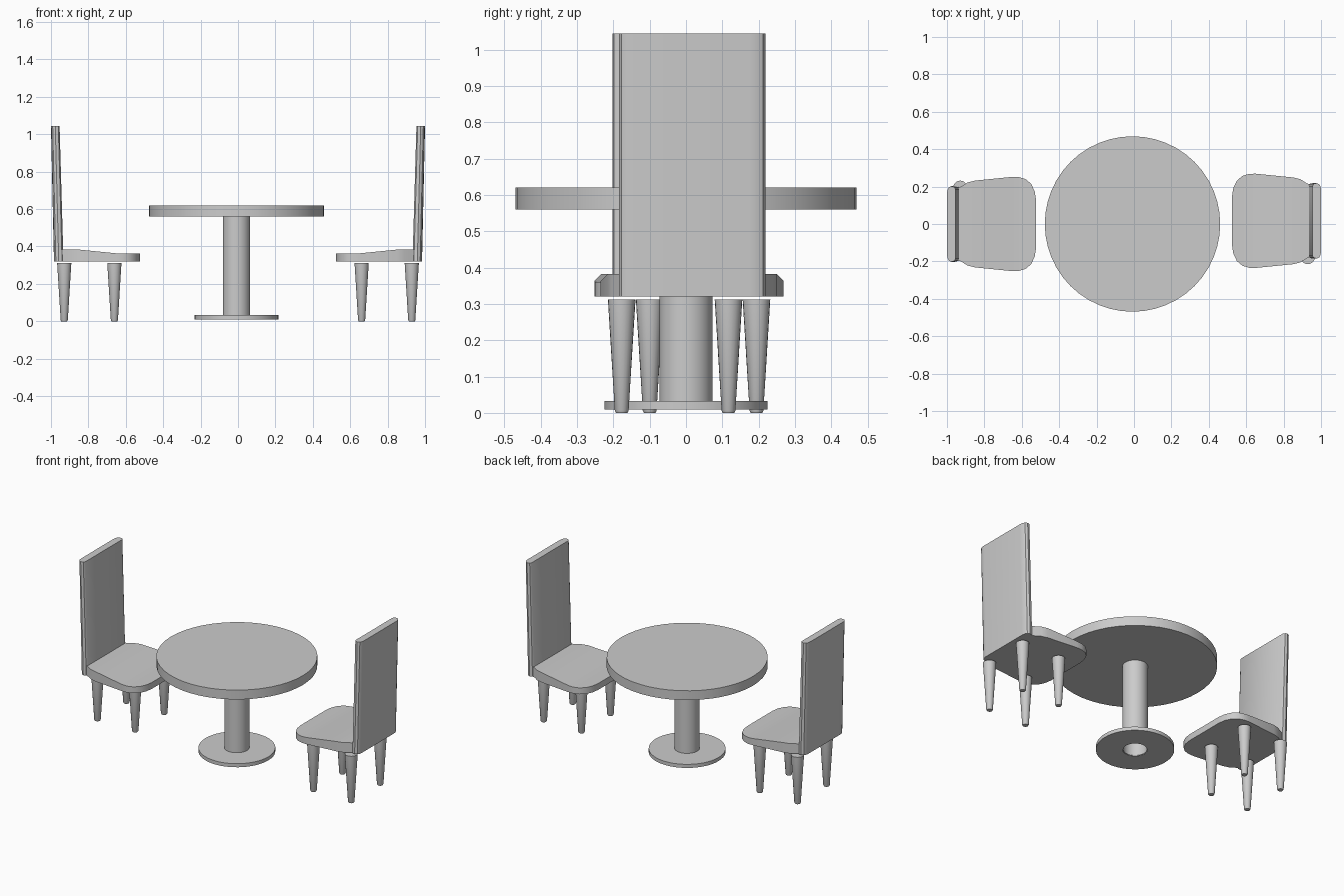
import bpy
import bmesh
from math import cos, sin, pi, radians

cube = bpy.data.objects.get("Cube")
if cube:
    bpy.data.objects.remove(cube, do_unlink=True)

grey = bpy.data.materials.new("plain_grey")
grey.use_nodes = True
grey.diffuse_color = (0.6, 0.6, 0.6, 1)
grey.node_tree.nodes["Principled BSDF"].inputs["Base Color"].default_value = (0.6, 0.6, 0.6, 1)


def finish(name, bm, angle=35):
    """Turn a bmesh into a smooth object with sharp edges."""
    bmesh.ops.recalc_face_normals(bm, faces=bm.faces)
    mesh = bpy.data.meshes.new(name)
    bm.to_mesh(mesh)
    bm.free()
    mesh.materials.append(grey)
    obj = bpy.data.objects.new(name, mesh)
    bpy.context.collection.objects.link(obj)
    bpy.ops.object.select_all(action="DESELECT")
    obj.select_set(True)
    bpy.context.view_layer.objects.active = obj
    bpy.ops.object.shade_smooth_by_angle(angle=radians(angle))
    return obj


def loft(name, rings, caps=True, closed=False):
    """Skin a list of point rings; cap the ends or join last to first."""
    bm = bmesh.new()
    loops = [[bm.verts.new(p) for p in ring] for ring in rings]
    pairs = list(zip(loops, loops[1:]))
    if closed:
        pairs.append((loops[-1], loops[0]))
    for a, b in pairs:
        n = len(a)
        for i in range(n):
            j = (i + 1) % n
            bm.faces.new((a[i], a[j], b[j], b[i]))
    if caps and not closed:
        bm.faces.new(loops[0])
        bm.faces.new(loops[-1])
    return finish(name, bm)


def circle(x, y, z, r, n):
    return [(x + r * cos(2 * pi * i / n), y + r * sin(2 * pi * i / n), z) for i in range(n)]


def turned(name, x, y, profile, n=48, closed=False):
    return loft(name, [circle(x, y, z, r, n) for r, z in profile], closed=closed)


# Table: disc top, hollow column, ring-shaped foot
TX = -0.008
turned("table_top", TX, 0, [(0.469, 0.56), (0.469, 0.62)])
turned("table_column", TX, 0,
       [(0.073, 0.012), (0.073, 0.56), (0.068, 0.56), (0.068, 0.012)], closed=True)
turned("table_foot", TX, 0,
       [(0.072, 0.01), (0.224, 0.01), (0.224, 0.033), (0.072, 0.033)], closed=True)

# Seat stations from front to back: distance from centre, half width
SEAT = [(0.524, 0.13), (0.531, 0.175), (0.55, 0.215), (0.58, 0.24), (0.615, 0.251),
        (0.65, 0.252), (0.75, 0.242), (0.85, 0.232), (0.89, 0.222), (0.925, 0.2), (0.955, 0.19)]
# Half cross-section of the backrest: share of thickness, half width
BACK = [(0, 0.187), (0.15, 0.198), (0.5, 0.202), (0.8, 0.195), (0.95, 0.182), (1, 0.16)]


def seat_height(u):
    t = min(max((u - 0.63) / 0.22, 0), 1)
    return 0.361 + 0.022 * t


def chair(side, cy, label):
    def place(u, v, z):
        return (side * u, cy + side * v, z)

    # Seat pad, raised toward the back
    loft(label + "_seat", [
        [place(u, -w, 0.32), place(u, w, 0.32),
         place(u, w, seat_height(u)), place(u, -w, seat_height(u))]
        for u, w in SEAT])

    # Tall backrest, leaning slightly outward
    outline = [(t, w) for t, w in BACK] + [(t, -w) for t, w in reversed(BACK)]
    rings = []
    for inner, outer, z in ((0.933, 0.984, 0.32), (0.954, 1.0, 1.045)):
        rings.append([place(inner + t * (outer - inner), w, z) for t, w in outline])
    loft(label + "_backrest", rings)

    # Four tapered legs
    for row, u in (("front", 0.661), ("back", 0.929)):
        for hand, v in (("a", -0.194), ("b", 0.1)):
            x, y, _ = place(u, v, 0)
            turned(f"{label}_{row}_leg_{hand}", x, y,
                   [(0.016, 0), (0.019, 0.006), (0.038, 0.312)], n=20)


chair(1, 0.017, "left_chair")
chair(-1, 0.0, "right_chair")
